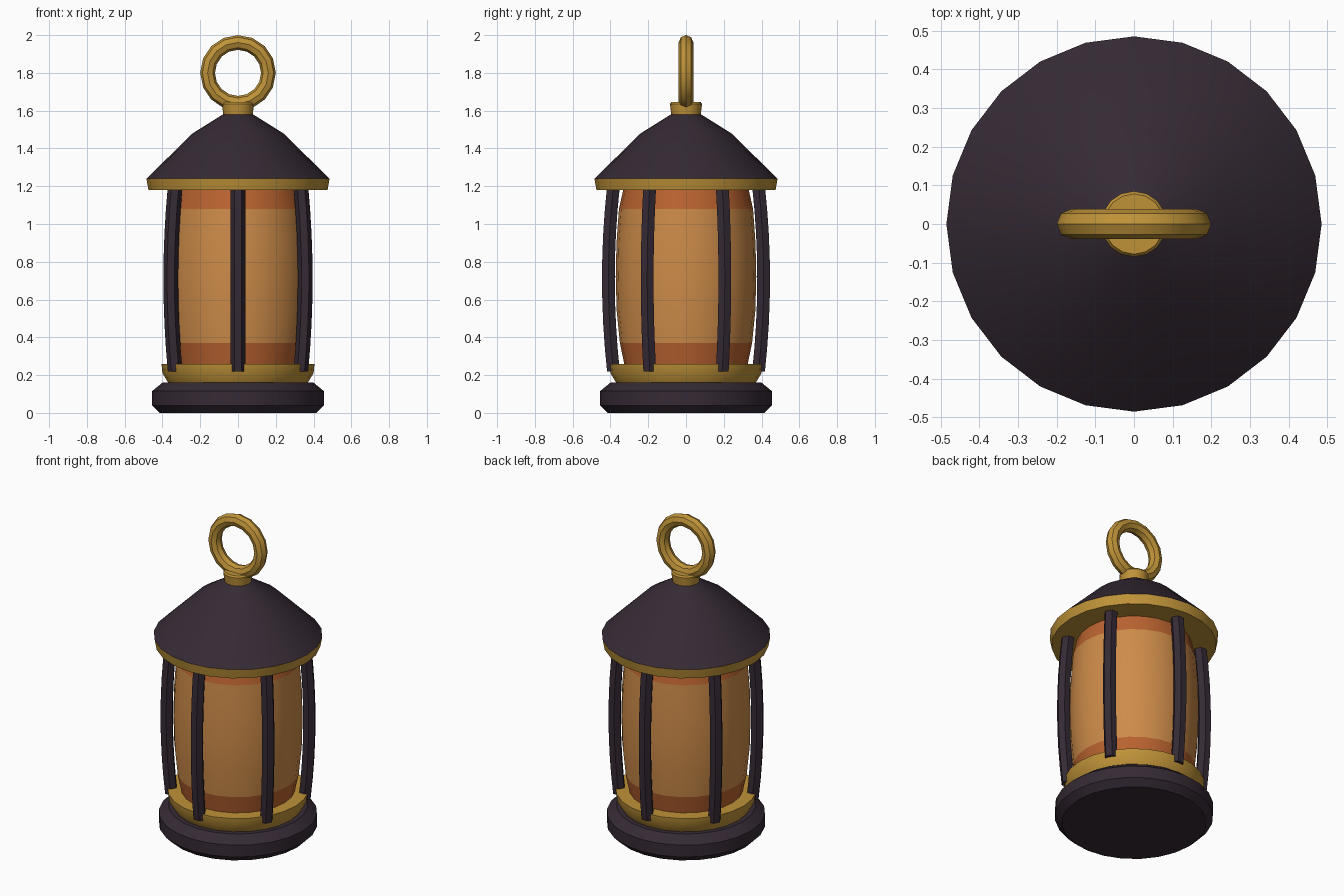
import bpy
import bmesh
from math import sin, cos, pi, radians
from mathutils import Matrix

if "Cube" in bpy.data.objects:
    bpy.data.objects.remove(bpy.data.objects["Cube"], do_unlink=True)


def material(name, rgb):
    mat = bpy.data.materials.new(name)
    mat.use_nodes = True
    color = (*rgb, 1)
    mat.diffuse_color = color
    bsdf = mat.node_tree.nodes["Principled BSDF"]
    bsdf.inputs["Base Color"].default_value = color
    bsdf.inputs["Roughness"].default_value = 0.6
    return mat


IRON = material("dark plum iron", (0.036, 0.023, 0.035))
BRASS = material("brass", (0.52, 0.29, 0.04))
GLASS = material("amber glass", (0.61, 0.26, 0.066))
GLOW = material("deep orange glass", (0.49, 0.125, 0.029))


def finish(name, bm, mat):
    """Turn a bmesh into a smooth-shaded object with sharp hard edges."""
    bmesh.ops.recalc_face_normals(bm, faces=bm.faces)
    mesh = bpy.data.meshes.new(name)
    bm.to_mesh(mesh)
    bm.free()
    mesh.materials.append(mat)
    obj = bpy.data.objects.new(name, mesh)
    bpy.context.collection.objects.link(obj)
    bpy.ops.object.select_all(action="DESELECT")
    obj.select_set(True)
    bpy.context.view_layer.objects.active = obj
    bpy.ops.object.shade_smooth_by_angle(angle=radians(30))
    return obj


def loft(name, rings, mat, sides=24, turn=0.0):
    """Join rings of (radius, height, forward offset), then turn about z."""
    bm = bmesh.new()
    loops = []
    for radius, z, forward in rings:
        angles = [2 * pi * i / sides for i in range(sides)]
        loops.append([bm.verts.new((radius * cos(a), radius * sin(a) - forward, z))
                      for a in angles])
    for low, high in zip(loops, loops[1:]):
        for i in range(sides):
            j = (i + 1) % sides
            bm.faces.new((low[i], low[j], high[j], high[i]))
    bm.faces.new(loops[0][::-1])
    bm.faces.new(loops[-1])
    bm.transform(Matrix.Rotation(turn, 4, "Z"))
    return finish(name, bm, mat)


def lathe(name, profile, mat, sides=24):
    return loft(name, [(r, z, 0) for r, z in profile], mat, sides)


# Foot and lower collar
lathe("base", [(0.415, 0), (0.455, 0.04), (0.455, 0.115), (0.4, 0.16)], IRON)
lathe("lower_collar", [(0.37, 0.16), (0.4, 0.21), (0.405, 0.26)], BRASS)

# Barrel-shaped glass with darker bands at both ends
lathe("glass_lower_band", [(0.325, 0.25), (0.35, 0.37)], GLOW)
lathe("glass_body", [(0.35, 0.37), (0.367, 0.54), (0.372, 0.72),
                     (0.368, 0.9), (0.355, 1.08)], GLASS)
lathe("glass_upper_band", [(0.355, 1.08), (0.33, 1.19)], GLOW)

# Six bowed cage bars
STEPS = 8
bar_rings = []
for k in range(STEPS + 1):
    t = k / STEPS
    bow = 1 - (2 * t - 1) ** 2
    bar_rings.append((0.039, 0.22 + 0.98 * t, 0.384 + 0.027 * bow))
for n in range(6):
    loft(f"cage_bar_{n + 1}", bar_rings, IRON, sides=6, turn=n * pi / 3)

# Eave ring and roof
lathe("eave_ring", [(0.474, 1.18), (0.485, 1.24)], BRASS)
lathe("roof", [(0.485, 1.24), (0.24, 1.48), (0.08, 1.58)], IRON)

# Finial and carrying ring
lathe("finial", [(0.077, 1.57), (0.085, 1.635), (0.078, 1.645)], BRASS, sides=16)

MAJOR, MINOR = 16, 8
bm = bmesh.new()
hoops = []
for i in range(MAJOR):
    a = 2 * pi * i / MAJOR
    hoop = []
    for j in range(MINOR):
        b = 2 * pi * j / MINOR
        r = 0.161 + 0.039 * cos(b)
        hoop.append(bm.verts.new((r * cos(a), 0.039 * sin(b), 1.8 + r * sin(a))))
    hoops.append(hoop)
for i in range(MAJOR):
    here, after = hoops[i], hoops[(i + 1) % MAJOR]
    for j in range(MINOR):
        k = (j + 1) % MINOR
        bm.faces.new((here[j], here[k], after[k], after[j]))
finish("carrying_ring", bm, BRASS)
